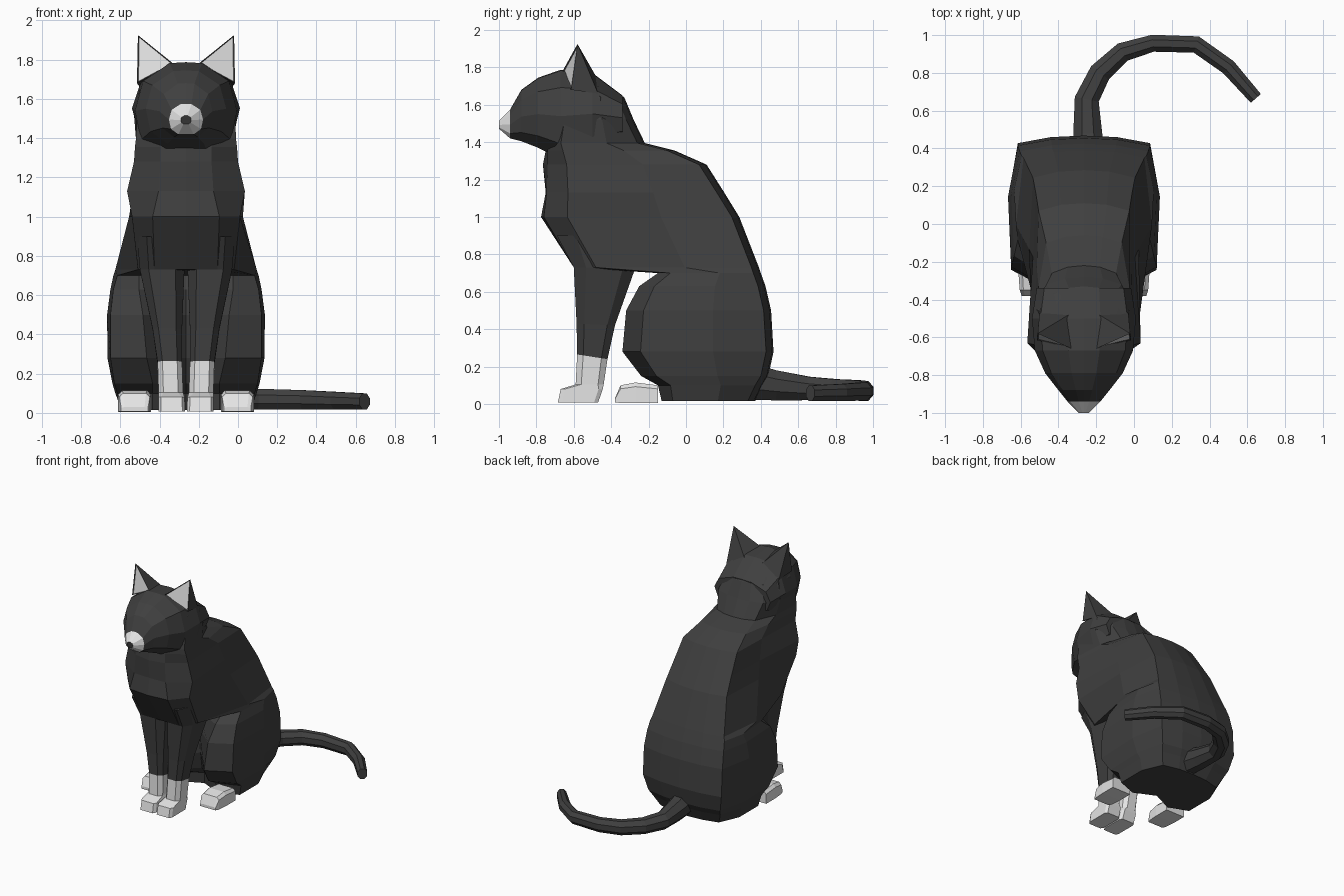
import bpy, bmesh, math
from mathutils import Vector

if "Cube" in bpy.data.objects:
    bpy.data.objects.remove(bpy.data.objects["Cube"])

CX = -0.265  # symmetry line of the sitting animal


def material(name, v):
    m = bpy.data.materials.new(name)
    m.diffuse_color = (v, v, v, 1)
    m.use_nodes = True
    m.node_tree.nodes["Principled BSDF"].inputs["Base Color"].default_value = m.diffuse_color
    return m


FUR = material("dark grey fur", 0.05)
WHITE = material("white fur", 0.78)
NOSE = material("nose grey", 0.035)


def finish(name, bm, mats):
    bmesh.ops.recalc_face_normals(bm, faces=bm.faces)
    me = bpy.data.meshes.new(name)
    bm.to_mesh(me)
    bm.free()
    for m in mats:
        me.materials.append(m)
    ob = bpy.data.objects.new(name, me)
    bpy.context.collection.objects.link(ob)
    return ob


def loft(name, rings, mats, band_mat=lambda i: 0, end_mat=0, start_mat=0):
    """Skin closed rings of points, capping both ends."""
    bm = bmesh.new()
    vs = [[bm.verts.new(p) for p in r] for r in rings]
    n = len(vs[0])
    for i in range(len(vs) - 1):
        for k in range(n):
            j = (k + 1) % n
            f = bm.faces.new((vs[i][k], vs[i][j], vs[i + 1][j], vs[i + 1][k]))
            f.material_index = band_mat(i)
    bm.faces.new(vs[0]).material_index = start_mat
    bm.faces.new(vs[-1]).material_index = end_mat
    return finish(name, bm, mats)


def mirrored(half):
    """Complete a half outline whose first and last points lie on the symmetry line."""
    full = half + [(-x, y, z) for x, y, z in half[-2:0:-1]]
    return [(CX + x, y, z) for x, y, z in full]


# Torso, haunches and neck: z, back y, back width, side width, front-side width,
# front y, front width, front centre y
TORSO = [
    (.015, .37, .26, .33, .33, -.13, .17, -.05),
    (.10, .41, .30, .36, .35, -.15, .17, -.05),
    (.15, .44, .32, .375, .365, -.24, .17, -.08),
    (.28, .468, .35, .40, .385, -.34, .20, -.10),
    (.50, .455, .35, .402, .385, -.32, .22, -.12),
    (.63, .425, .34, .385, .37, -.25, .24, -.13),
    (.70, .40, .33, .37, .35, -.15, .24, -.14),
    (.73, .39, .32, .36, .245, -.60, .16, -.60),
    (1.0, .285, .27, .29, .275, -.76, .17, -.775),
    (1.13, .205, .255, .27, .30, -.745, .14, -.75),
    (1.28, .11, .24, .25, .265, -.74, .13, -.765),
    (1.355, -.06, .20, .24, .26, -.74, .13, -.75),
    (1.395, -.22, .17, .24, .255, -.73, .13, -.73),
    (1.52, -.28, .20, .265, .25, -.70, .13, -.70),
    (1.64, -.33, .16, .24, .24, -.65, .13, -.65),
    (1.72, -.45, .13, .20, .20, -.60, .10, -.60),
]
loft("body", [mirrored([
    (0, yb, z), (.5 * wb, yb - .008, z), (wb, yb - .04, z),
    (w, yb + .4 * (yf - yb), z), (wm, yf + .12 * (yb - yf), z),
    (wf, yf, z), (0, yc, z)]) for z, yb, wb, w, wm, yf, wf, yc in TORSO], [FUR])

# Head: y, half width, bottom z, top z, running from the nose to the nape
HEAD = [
    (-1.0, .027, 1.472, 1.515),
    (-.94, .087, 1.42, 1.575),
    (-.88, .135, 1.405, 1.68),
    (-.79, .205, 1.37, 1.745),
    (-.67, .26, 1.31, 1.787),
    (-.50, .275, 1.35, 1.77),
    (-.34, .25, 1.42, 1.65),
]
loft("head", [mirrored([
    (0, y, t), (.32 * w, y, t - .01 * (t - b)), (.84 * w, y, t - .2 * (t - b)),
    (w, y, b + .48 * (t - b)), (.88 * w, y, b + .17 * (t - b)),
    (.45 * w, y, b), (0, y, b)]) for y, w, b, t in HEAD],
    [FUR, WHITE, NOSE], lambda i: 1 if i == 0 else 0, start_mat=2)


def box_ring(s, x0, x1, y0, y1, z0, z1, c=.2):
    """Chamfered rectangle on side s; z runs from z0 at the front to z1 at the back."""
    dx, dy = c * (x1 - x0), c * (y1 - y0)
    pts = [(x0 + dx, y0), (x1 - dx, y0), (x1, y0 + dy), (x1, y1 - dy),
           (x1 - dx, y1), (x0 + dx, y1), (x0, y1 - dy), (x0, y0 + dy)]
    return [(CX + s * x, y, z0 + (z1 - z0) * (y - y0) / (y1 - y0)) for x, y in pts]


for s, side in ((-1, "right"), (1, "left")):
    # Front leg with white sock and paw
    loft("front_leg_" + side, [
        box_ring(s, .005, .14, -.685, -.47, .008, .008, .1),
        box_ring(s, .007, .14, -.67, -.445, .08, .08, .1),
        box_ring(s, .015, .14, -.59, -.44, .105, .105),
        box_ring(s, .02, .145, -.582, -.42, .265, .24),
        box_ring(s, .02, .17, -.585, -.38, .43, .42),
        box_ring(s, .008, .235, -.60, -.27, .73, .73),
        box_ring(s, .002, .25, -.69, -.18, .90, .90),
    ], [FUR, WHITE], lambda i: 1 if i < 3 else 0, start_mat=1)

    # Hind paw, lofted from toe to heel
    paw = []
    for y, w, b, t in ((-.38, .068, .008, .03), (-.35, .078, .006, .10),
                       (-.27, .084, .005, .115), (-.15, .084, .005, .10)):
        x, h = .262, t - b
        paw.append([(CX + s * (x + a * w), y, b + k * h) for a, k in
                    ((-1, 0), (1, 0), (1, .8), (.75, 1), (-.75, 1), (-1, .8))])
    loft("hind_paw_" + side, paw, [WHITE])

    # Ear: pointed wedge with a white inset front
    bm = bmesh.new()
    inner, outer, tip, rear_out, rear_in = [bm.verts.new((CX + s * x, y, z)) for x, y, z in (
        (.065, -.66, 1.78), (.25, -.615, 1.68), (.245, -.58, 1.925),
        (.235, -.47, 1.66), (.08, -.48, 1.75))]
    front = bm.faces.new((inner, outer, tip))
    for tri in ((outer, rear_out, tip), (rear_out, rear_in, tip), (rear_in, inner, tip),
                (inner, rear_in, rear_out, outer)):
        bm.faces.new(tri)
    bmesh.ops.recalc_face_normals(bm, faces=bm.faces)
    bmesh.ops.inset_region(bm, faces=[front], thickness=.012, depth=-.006)
    front.material_index = 1
    finish("ear_" + side, bm, [FUR, WHITE])

# Tail curling around on the ground: x, y, z, half width, half height
TAIL = [
    (-.235, .36, .12, .085, .10),
    (-.245, .48, .10, .078, .082),
    (-.25, .66, .083, .066, .064),
    (-.18, .80, .076, .06, .058),
    (-.06, .91, .073, .053, .056),
    (.10, .957, .07, .046, .054),
    (.33, .95, .067, .046, .05),
    (.50, .83, .062, .043, .046),
    (.645, .665, .058, .036, .042),
]
rings = []
for i, (x, y, z, w, h) in enumerate(TAIL):
    a, b = TAIL[max(i - 1, 0)], TAIL[min(i + 1, len(TAIL) - 1)]
    d = Vector((b[0] - a[0], b[1] - a[1], 0)).normalized()
    across = Vector((d.y, -d.x, 0))
    rings.append([Vector((x, y, z)) + across * (w * 1.06 * math.cos(t)) + Vector((0, 0, h * 1.06 * math.sin(t)))
                  for t in [(k + .5) * math.pi / 4 for k in range(8)]])
loft("tail", rings, [FUR])
